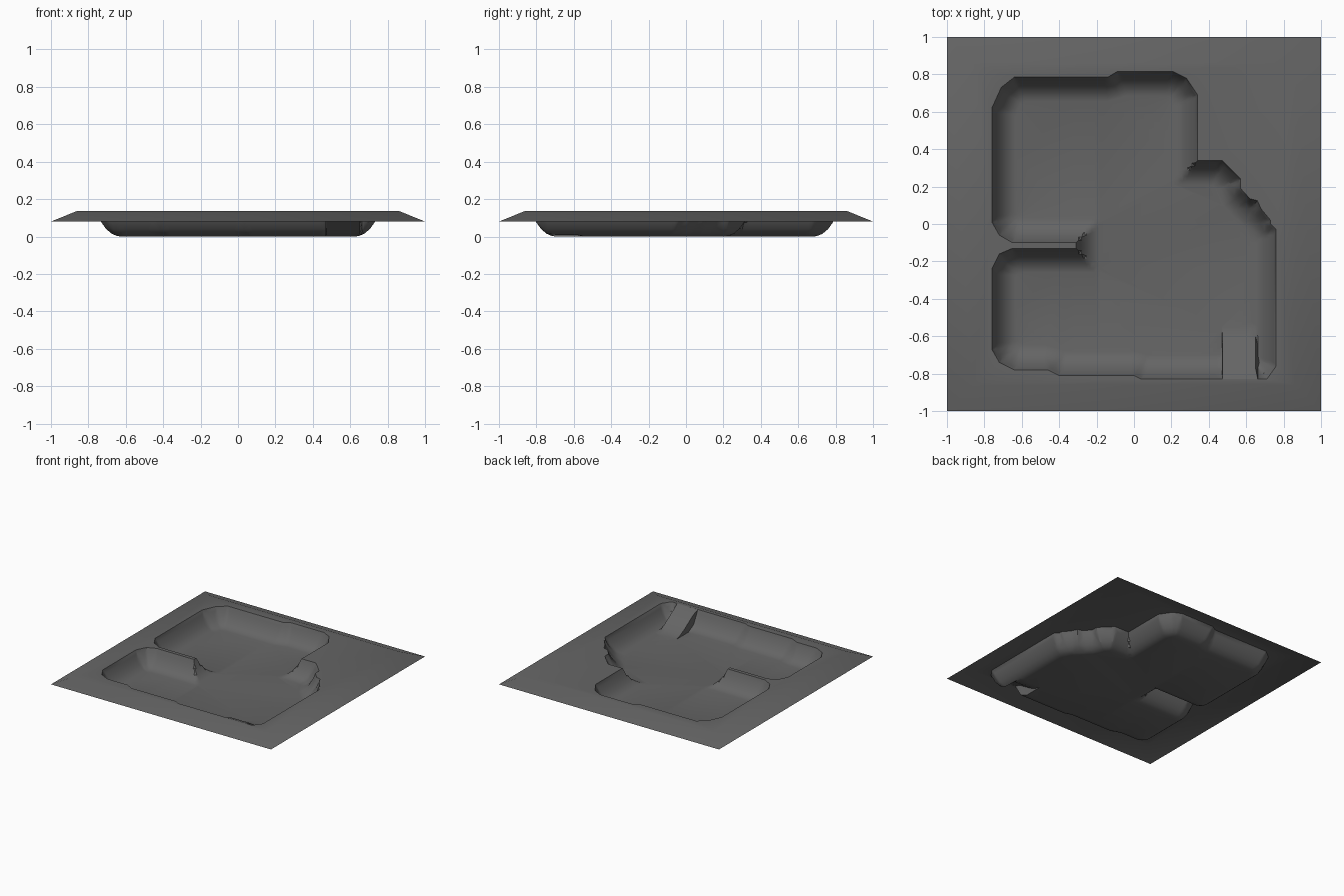
import bpy, math
from mathutils import Vector
from mathutils.geometry import delaunay_2d_cdt

if "Cube" in bpy.data.objects:
    bpy.data.objects.remove(bpy.data.objects["Cube"])

TOP, RIM = 0.137, 0.08

# Opening outline of the recess, clockwise from upper left
outline = [Vector(p) for p in [
    (-.76, .62), (-.71, .73), (-.64, .785), (-.14, .785), (-.09, .815), (.21, .815),
    (.28, .78), (.34, .69), (.34, .34), (.47, .34), (.57, .24), (.57, .19),
    (.62, .135), (.66, .125), (.68, .08), (.73, .02), (.73, 0), (.76, -.03),
    (.76, -.76), (.71, -.83), (.04, -.83), (0, -.81), (-.4, -.81), (-.46, -.78),
    (-.64, -.78), (-.72, -.74), (-.76, -.67), (-.76, -.24), (-.72, -.16),
    (-.65, -.13), (-.31, -.13), (-.31, -.10), (-.65, -.10), (-.72, -.06), (-.76, .01)]]
n = len(outline)
segs = [(outline[i], outline[(i + 1) % n]) for i in range(n)]
square = [Vector((.34, .34)), Vector((-.31, -.13)), Vector((-.31, -.10))]

# Wall profile: distance in from the rim, height
wall = [(0, TOP), (.012, .108), (.03, .075), (.055, .04), (.085, .015), (.108, .005), (.13, 0)]
# Sloped finger ramp: y, height
ramp = [(-.83, TOP), (-.77, .115), (-.70, .07), (-.65, .038), (-.60, .013), (-.55, 0)]


def lerp(table, v):
    if v <= table[0][0]:
        return table[0][1]
    for (a, za), (b, zb) in zip(table, table[1:]):
        if v <= b:
            return za + (zb - za) * (v - a) / (b - a)
    return table[-1][1]


def distance(p):
    """Distance to the outline, mitred at the square inward corners."""
    best = 9.0
    for a, b in segs:
        d = (b - a).normalized()
        t = (p - a).dot(d)
        length = (b - a).length
        perp = abs((p - a).cross(d))
        over = max(-t, t - length, 0)
        end = a if t < 0 else b
        mitre = over > 0 and any((end - s).length < 1e-5 for s in square)
        best = min(best, max(perp, over) if mitre else math.hypot(perp, over))
    return best


def inside(p):
    hit = False
    for a, b in segs:
        if (a.y > p.y) != (b.y > p.y):
            if p.x < a.x + (b.x - a.x) * (p.y - a.y) / (b.y - a.y):
                hit = not hit
    return hit


def height(p):
    if max(abs(p.x), abs(p.y)) > .99:
        return RIM
    if not inside(p):
        return TOP
    d = distance(p)
    z = lerp(wall, d)
    if .4715 < p.x < .6505 and p.y < -.5:
        z = max(z, lerp(ramp, p.y))
    return z


# Plan layout: outer edge, top edge, opening and ramp sides as constraint edges
pts, edges = [], []


def chain(points, closed=True):
    s = len(pts)
    pts.extend(Vector(p) for p in points)
    m = len(points)
    edges.extend((s + i, s + (i + 1) % m) for i in range(m if closed else m - 1))


for r in (1.0, .86):
    chain([(-r, -r), (r, -r), (r, r), (-r, r)])
chain(outline)
for x in (.47, .473, .65, .662):
    chain([(x, y - (0 if y > -.83 else -.0005)) for y, _ in ramp], False)
for x in (.51, .56, .61):
    pts.extend(Vector((x, y)) for y, _ in ramp[1:])

# Contour points for each step of the wall profile
for d, _ in wall[1:]:
    for a, b in segs:
        u = (b - a).normalized()
        nrm = Vector((u.y, -u.x))
        length = (b - a).length
        k = max(2, int((length + 2 * d) / .015))
        for i in range(k + 1):
            p = a + u * (-d + (length + 2 * d) * i / k) + nrm * d
            if .465 < p.x < .667 and p.y < -.55:
                continue
            if abs(distance(p) - d) < 1e-4 and inside(p):
                pts.append(p)

v2, _, faces, *_ = delaunay_2d_cdt(pts, edges, [], 0, 1e-4)
mesh = bpy.data.meshes.new("recessed_tray")
mesh.from_pydata([(p.x, p.y, height(p)) for p in v2], [], [list(f) for f in faces])
mesh.update()
tray = bpy.data.objects.new("recessed_tray", mesh)
bpy.context.collection.objects.link(tray)

mat = bpy.data.materials.new("dark grey plastic")
mat.diffuse_color = (.13, .13, .13, 1)
mat.use_nodes = True
mat.node_tree.nodes["Principled BSDF"].inputs["Base Color"].default_value = mat.diffuse_color
mesh.materials.append(mat)

bpy.context.view_layer.objects.active = tray
tray.select_set(True)
bpy.ops.object.shade_smooth_by_angle(angle=math.radians(35))
